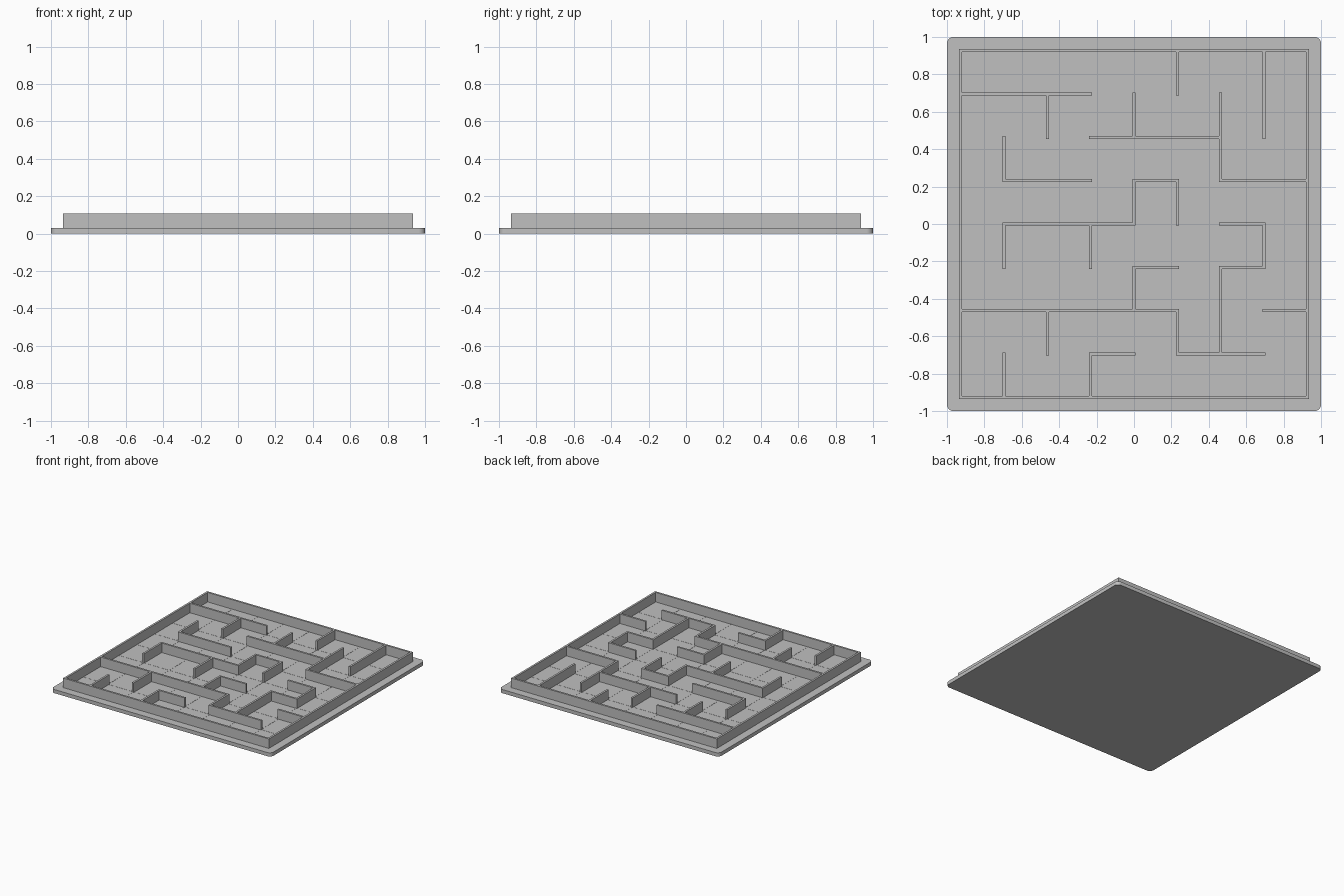
import bpy, bmesh, math
from mathutils import Matrix

if "Cube" in bpy.data.objects:
    bpy.data.objects.remove(bpy.data.objects["Cube"])

PITCH = 0.2317      # spacing of the maze grid, lines run from -4 to 4
HALF = 0.008        # half the wall thickness
FLOOR = 0.03
TOP = 0.108

grey = bpy.data.materials.new("plain_grey")
grey.diffuse_color = (0.53, 0.53, 0.53, 1)
grey.use_nodes = True
grey.node_tree.nodes["Principled BSDF"].inputs["Base Color"].default_value = grey.diffuse_color


def finish(name, bm):
    bmesh.ops.recalc_face_normals(bm, faces=bm.faces[:])
    mesh = bpy.data.meshes.new(name)
    bm.to_mesh(mesh)
    bm.free()
    mesh.materials.append(grey)
    obj = bpy.data.objects.new(name, mesh)
    bpy.context.collection.objects.link(obj)
    return obj


def add_box(bm, x0, x1, y0, y1, z0, z1):
    m = Matrix.Translation(((x0 + x1) / 2, (y0 + y1) / 2, (z0 + z1) / 2))
    m = m @ Matrix.Diagonal((x1 - x0, y1 - y0, z1 - z0, 1))
    bmesh.ops.create_cube(bm, size=1, matrix=m)


def add_wall(bm, i0, i1, j0, j1, half=HALF, top=TOP):
    add_box(bm, i0 * PITCH - half, i1 * PITCH + half,
            j0 * PITCH - half, j1 * PITCH + half, FLOOR - 0.002, top)


# Base plate with rounded corners
bm = bmesh.new()
R = 0.035
outline = []
for k, (sx, sy) in enumerate([(1, 1), (-1, 1), (-1, -1), (1, -1)]):
    for s in range(9):
        a = math.pi / 2 * (k + s / 8)
        outline.append(bm.verts.new((sx * (1 - R) + R * math.cos(a),
                                     sy * (1 - R) + R * math.sin(a), 0)))
face = bm.faces.new(outline)
ext = bmesh.ops.extrude_face_region(bm, geom=[face])
bmesh.ops.translate(bm, vec=(0, 0, FLOOR),
                    verts=[g for g in ext["geom"] if isinstance(g, bmesh.types.BMVert)])
base = finish("base_plate", bm)
bpy.context.view_layer.objects.active = base
base.select_set(True)
bpy.ops.object.shade_smooth_by_angle(angle=math.radians(30))

# Outer frame
bm = bmesh.new()
for s in (-4, 4):
    add_wall(bm, -4, 4, s, s)
    add_wall(bm, s, s, -4, 4)
finish("outer_frame", bm)

# Inner walls: (line, start, end) in grid steps
across = [(3, -4, -1), (2, -1, 2), (1, -3, -1), (1, 0, 1), (1, 2, 4),
          (0, -3, 0), (0, 2, 3), (-1, 0, 1), (-1, 2, 3),
          (-2, -4, 1), (-2, 3, 4), (-3, -1, 0), (-3, 1, 3)]
along = [(-3, 1, 2), (-3, -1, 0), (-3, -4, -3), (-2, 2, 3), (-2, -3, -2),
         (-1, -1, 0), (-1, -4, -3), (0, 2, 3), (0, 0, 1), (0, -2, -1),
         (1, 3, 4), (1, 0, 1), (1, -3, -2), (2, 1, 3), (2, -3, -1),
         (3, 2, 4), (3, -1, 0)]
bm = bmesh.new()
for j, i0, i1 in across:
    add_wall(bm, i0, i1, j, j)
for i, j0, j1 in along:
    add_wall(bm, i, i, j0, j1)
finish("maze_walls", bm)

# Fine floor lines marking the cells
bm = bmesh.new()
for k in range(-3, 4):
    add_wall(bm, -4, 4, k, k, 0.002, FLOOR + 0.001)
    add_wall(bm, k, k, -4, 4, 0.002, FLOOR + 0.001)
finish("floor_lines", bm)
